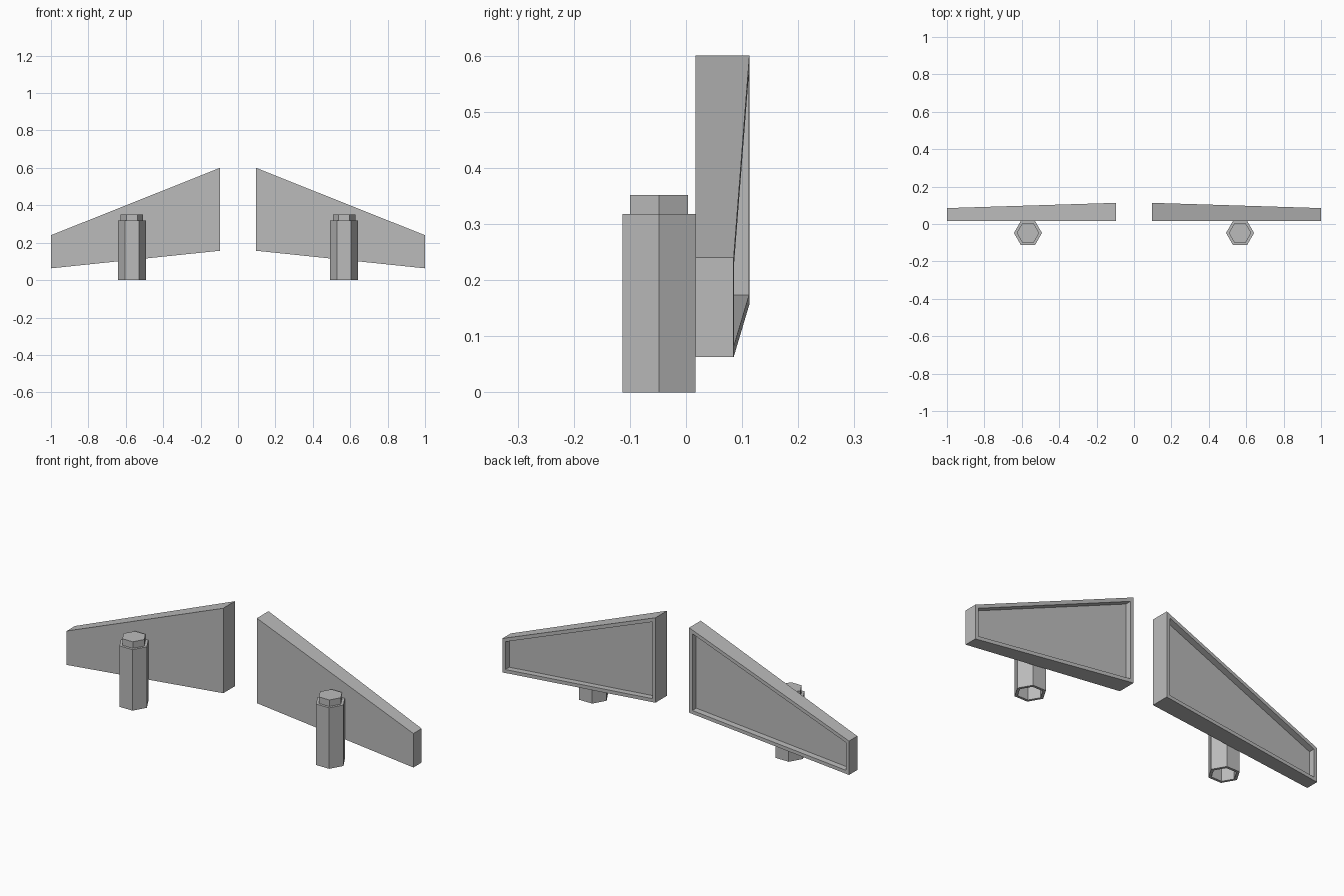
import bpy
import bmesh
import math
from mathutils import Vector

cube = bpy.data.objects.get("Cube")
if cube:
    bpy.data.objects.remove(cube)

grey = bpy.data.materials.new("plain grey")
grey.use_nodes = True
grey.diffuse_color = (0.5, 0.5, 0.5, 1)
grey.node_tree.nodes["Principled BSDF"].inputs["Base Color"].default_value = (0.5, 0.5, 0.5, 1)

FRONT = 0.017            # wing front plane
POD_X, POD_Y = 0.567, -0.048


def add_object(name, bm):
    bmesh.ops.recalc_face_normals(bm, faces=bm.faces)
    mesh = bpy.data.meshes.new(name)
    bm.to_mesh(mesh)
    bm.free()
    mesh.materials.append(grey)
    obj = bpy.data.objects.new(name, mesh)
    bpy.context.collection.objects.link(obj)


def wing(name, side):
    # Tapered slab with a recessed panel in its back
    bm = bmesh.new()
    outline = [(0.097, 0.157, 0.113), (1, 0.063, 0.085), (1, 0.24, 0.085), (0.097, 0.6, 0.113)]
    front = [bm.verts.new((side * x, FRONT, z)) for x, z, _ in outline]
    back = [bm.verts.new((side * x, y, z)) for x, z, y in outline]
    bm.faces.new(front)
    panel = bm.faces.new(back)
    for i in range(4):
        j = (i + 1) % 4
        bm.faces.new((front[i], front[j], back[j], back[i]))
    bmesh.ops.recalc_face_normals(bm, faces=bm.faces)
    bmesh.ops.inset_region(bm, faces=[panel], thickness=0.018, use_even_offset=True)
    # Push the inset panel inwards to leave a raised rim
    walls = bmesh.ops.extrude_discrete_faces(bm, faces=[panel])["faces"]
    bmesh.ops.translate(bm, verts=walls[0].verts, vec=Vector((0, -0.032, 0)))
    add_object(name, bm)


def pod(name, side):
    # Hexagonal tube, open below, with a narrower stepped cap
    bm = bmesh.new()
    profile = [(0.06, 0.3), (0.06, 0), (0.075, 0), (0.075, 0.318), (0.06, 0.318), (0.06, 0.352)]
    rings = []
    for radius, z in profile:
        rings.append([bm.verts.new((side * POD_X + radius * math.cos(k * math.pi / 3),
                                    POD_Y + radius * math.sin(k * math.pi / 3), z))
                      for k in range(6)])
    for low, high in zip(rings, rings[1:]):
        for k in range(6):
            n = (k + 1) % 6
            bm.faces.new((low[k], low[n], high[n], high[k]))
    bm.faces.new(rings[0])
    bm.faces.new(rings[-1])
    add_object(name, bm)


for label, side in (("left", 1), ("right", -1)):
    wing(label + "_wing", side)
    pod(label + "_pod", side)
